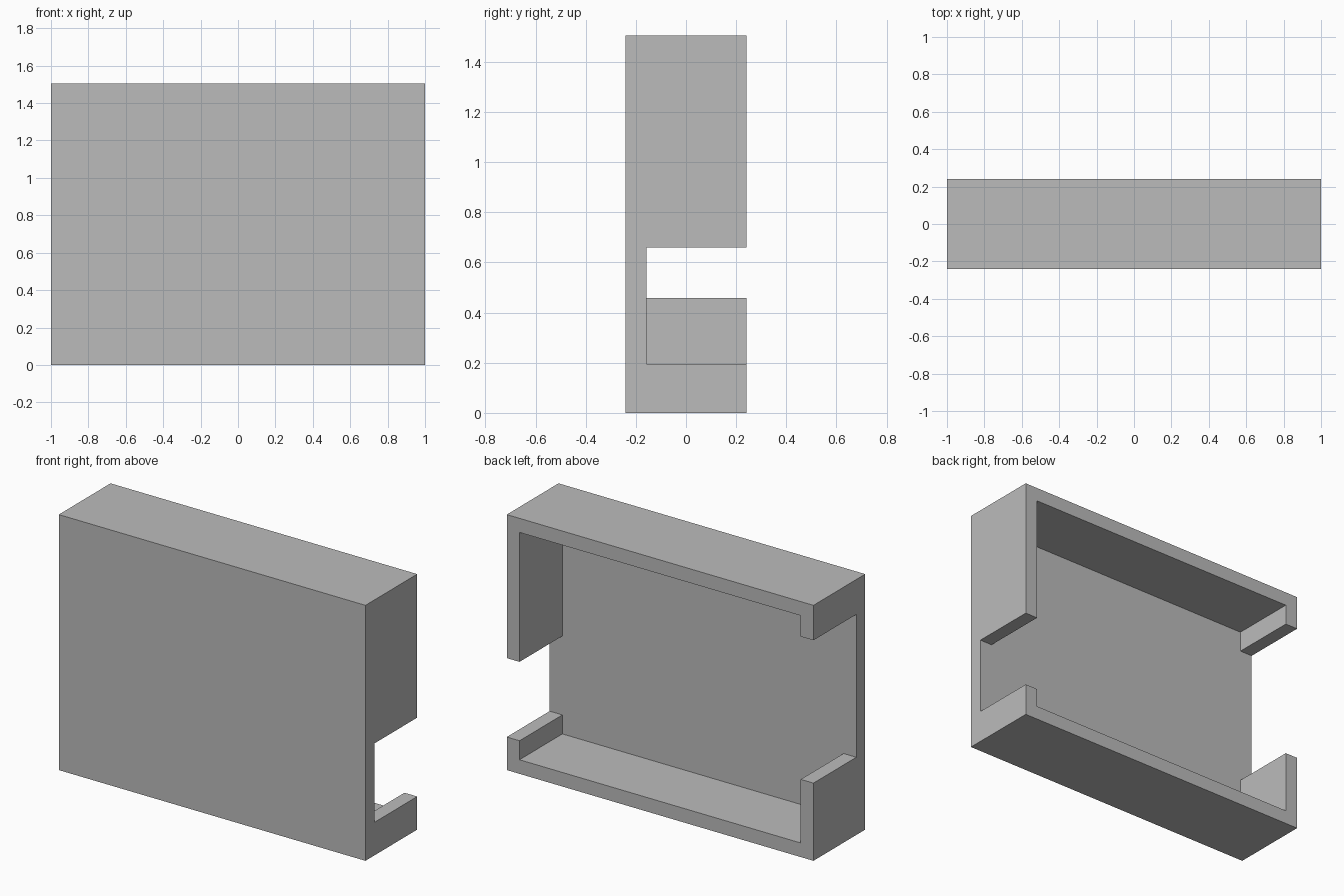
import bpy
from mathutils import Matrix, Vector
import bmesh

default = bpy.data.objects.get("Cube")
if default:
    bpy.data.objects.remove(default, do_unlink=True)

WIDTH, DEPTH, HEIGHT, WALL = 2.0, 0.482, 1.506, 0.083
X, Y = WIDTH / 2, DEPTH / 2
PANEL = -Y + WALL          # inner face of the front panel
OVER = 0.1                 # how far cutters reach past the outside

grey = bpy.data.materials.new("plain grey")
grey.use_nodes = True
grey.diffuse_color = (0.5, 0.5, 0.5, 1)
grey.node_tree.nodes["Principled BSDF"].inputs["Base Color"].default_value = grey.diffuse_color


def box(name, low, high):
    low, high = Vector(low), Vector(high)
    bm = bmesh.new()
    matrix = Matrix.Translation((low + high) / 2) @ Matrix.Diagonal((*(high - low), 1))
    bmesh.ops.create_cube(bm, size=1, matrix=matrix)
    mesh = bpy.data.meshes.new(name)
    bm.to_mesh(mesh)
    bm.free()
    mesh.materials.append(grey)
    obj = bpy.data.objects.new(name, mesh)
    bpy.context.collection.objects.link(obj)
    return obj


def cut(target, cutter):
    mod = target.modifiers.new("cut", "BOOLEAN")
    mod.operation = "DIFFERENCE"
    mod.solver = "EXACT"
    mod.object = cutter
    bpy.context.view_layer.objects.active = target
    bpy.ops.object.modifier_apply(modifier=mod.name)
    bpy.data.objects.remove(cutter, do_unlink=True)


# Solid case
case = box("open_back_case", (-X, -Y, 0), (X, Y, HEIGHT))

# Hollow interior, open at the back
cut(case, box("cavity_cutter", (-X + WALL, PANEL, WALL),
              (X - WALL, Y + OVER, HEIGHT - WALL)))

# Side wall openings: short one on the left, tall one on the right
for side, bottom, top in ((1, 0.195, 0.66), (-1, 0.458, 1.30)):
    xs = sorted((side * (X - WALL - OVER), side * (X + OVER)))
    cut(case, box("notch_cutter", (xs[0], PANEL, bottom), (xs[1], Y + OVER, top)))
